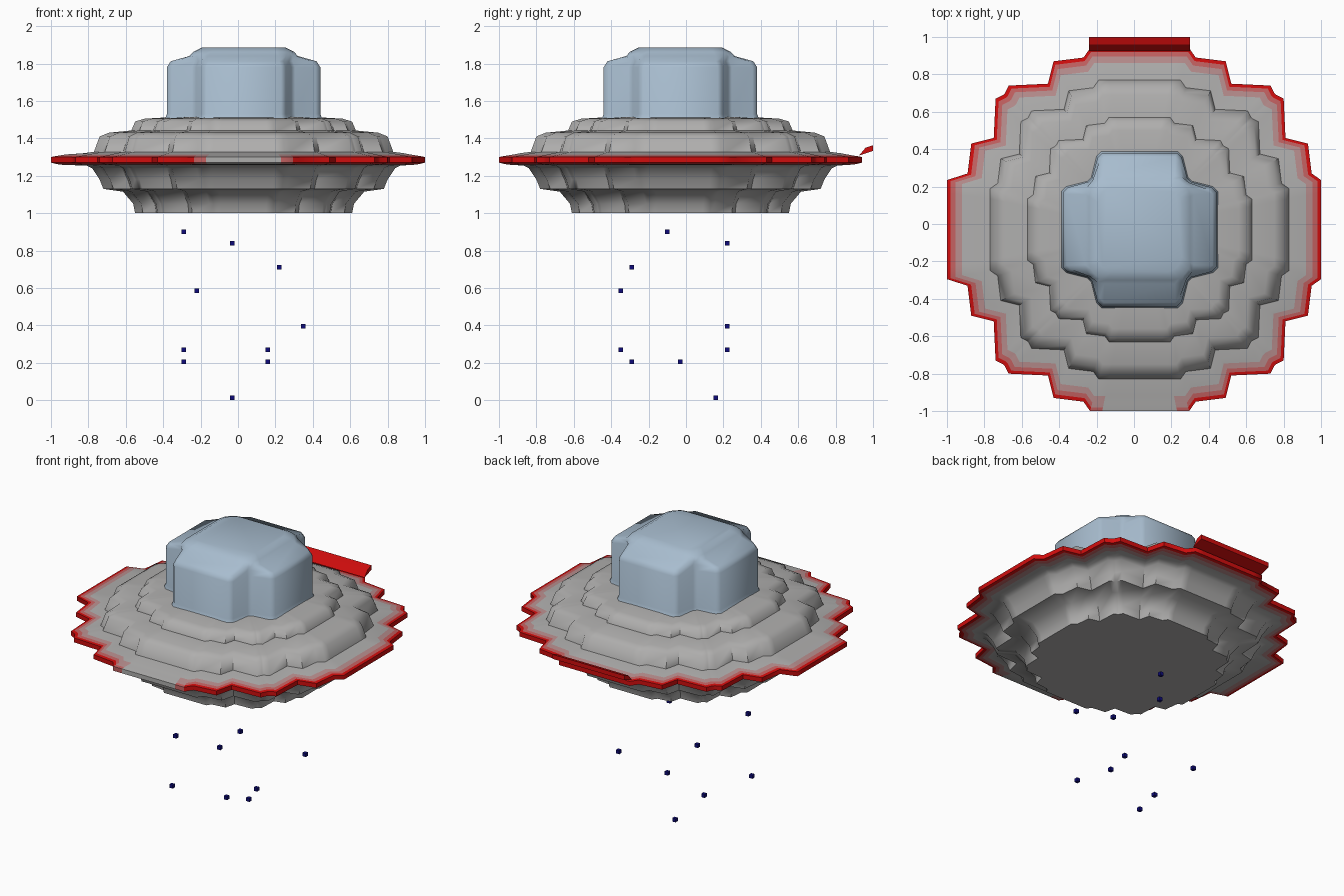
import bpy
import math

if "Cube" in bpy.data.objects:
    bpy.data.objects.remove(bpy.data.objects["Cube"])

CX, CY = 0.03, -0.03  # axis of the saucer


def material(name, r, g, b):
    m = bpy.data.materials.new(name)
    m.use_nodes = True
    m.diffuse_color = (r, g, b, 1)
    m.node_tree.nodes["Principled BSDF"].inputs["Base Color"].default_value = (r, g, b, 1)
    return m


grey = material("hull grey", 0.43, 0.425, 0.42)
red = material("rim red", 0.64, 0.004, 0.004)
dull_red = material("dull red", 0.55, 0.12, 0.12)
pink = material("faded red", 0.48, 0.27, 0.27)
blue = material("dome blue", 0.39, 0.505, 0.62)
navy = material("spark navy", 0.004, 0.003, 0.19)


def make(name, verts, faces, mats):
    mesh = bpy.data.meshes.new(name)
    mesh.from_pydata(verts, [], faces)
    for m in mats:
        mesh.materials.append(m)
    obj = bpy.data.objects.new(name, mesh)
    bpy.context.collection.objects.link(obj)
    return obj


def full_outline(octant):
    """Mirror an eighth of a stepped outline into a closed loop of unit radius."""
    r = octant[0][0]
    quarter = octant + [(y, x) for x, y in reversed(octant)]
    loop = []
    for _ in range(4):
        loop += quarter
        quarter = [(-y, x) for x, y in quarter]
    return [(x / r, y / r) for x, y in loop]


def loft(name, layers, mats):
    """Join (outline, radius, height) layers into one smooth-shaded solid."""
    n = len(layers[0][0])
    verts = [(CX + x * r, CY + y * r, z) for outline, r, z in layers for x, y in outline]
    faces = [tuple(reversed(range(n)))]
    for k in range(len(layers) - 1):
        for i in range(n):
            j = (i + 1) % n
            faces.append((k * n + i, k * n + j, k * n + n + j, k * n + n + i))
    faces.append(tuple(range(len(verts) - n, len(verts))))
    obj = make(name, verts, faces, mats)
    bpy.ops.object.select_all(action='DESELECT')
    obj.select_set(True)
    bpy.context.view_layer.objects.active = obj
    bpy.ops.object.shade_smooth_by_angle(angle=math.radians(60))
    return obj


# Saucer hull: underside, rim and upper tiers
steps = full_outline([(.97, .20), (.97, .265), (.92, .30), (.90, .46),
                      (.78, .49), (.77, .70), (.73, .72)])
underside = [(.58, 1.0), (.59, 1.05), (.645, 1.115), (.75, 1.13), (.77, 1.18), (.81, 1.24),
             (.84, 1.255), (.89, 1.257)]
rim = [(.925, 1.26), (.95, 1.265), (.97, 1.27), (.97, 1.30), (.95, 1.304), (.925, 1.308),
       (.89, 1.314)]
tiers = [(.86, 1.32), (.80, 1.328), (.77, 1.41), (.72, 1.43), (.60, 1.442),
         (.58, 1.49), (.53, 1.505), (.36, 1.515)]
profile = underside + rim + tiers
hull = loft("saucer_hull", [(steps, r, z) for r, z in profile], [grey, red, dull_red, pink])

# The left tip of the rim reaches slightly further out
count = len(steps)
for v in hull.data.vertices:
    if steps[v.index % count][0] < -0.99 and profile[v.index // count][0] > 0.88:
        v.co.x -= 0.06

# Rim colours fade inwards and towards a bare patch at the front
fade = [3, 2, 1, 1, 1, 2, 3]
first = len(underside) - 1
for f in hull.data.polygons[1:-1]:
    band = (f.index - 1) // count - first
    across = abs(f.center.x - CX) if f.center.y < -0.85 else 1
    if 0 <= band < len(fade) and across > 0.15:
        f.material_index = fade[band] if across > 0.25 else min(fade[band] + 1, 3)

# Cross-shaped dome closing to a rounded square cap
cross = full_outline([(.41, .20), (.385, .225), (.275, .255)])
cap = full_outline([(1, .65), (.97, .78), (.90, .87)])
loft("dome",
     [(cross, .42, 1.505), (cross, .41, 1.53), (cross, .41, 1.78), (cross, .39, 1.812),
      (cap, .29, 1.84), (cap, .27, 1.862), (cap, .225, 1.885)], [blue])

# Raised flap at the back of the rim
section = [(.955, 1.318), (1.0, 1.333), (1.0, 1.363), (.96, 1.35), (.925, 1.308)]
n = len(section)
flap = [(x, y, z) for x in (-.24, .30) for y, z in section]
sides = [(i, (i + 1) % n, (i + 1) % n + n, i + n) for i in range(n)]
make("back_flap", flap, [tuple(reversed(range(n))), tuple(range(n, 2 * n))] + sides, [red])

# Small sparks floating below
sparks = [(-.29, -.10, .90), (-.03, .22, .84), (.22, -.29, .71), (-.22, -.35, .585),
          (.35, .22, .395), (-.29, .22, .27), (.16, -.35, .27), (-.29, -.29, .205),
          (.16, -.03, .205), (-.03, .16, .012)]
for k, spot in enumerate(sparks):
    bpy.ops.mesh.primitive_cube_add(size=0.024, location=spot)
    spark = bpy.context.object
    spark.name = f"spark_{k + 1}"
    spark.data.materials.append(navy)
